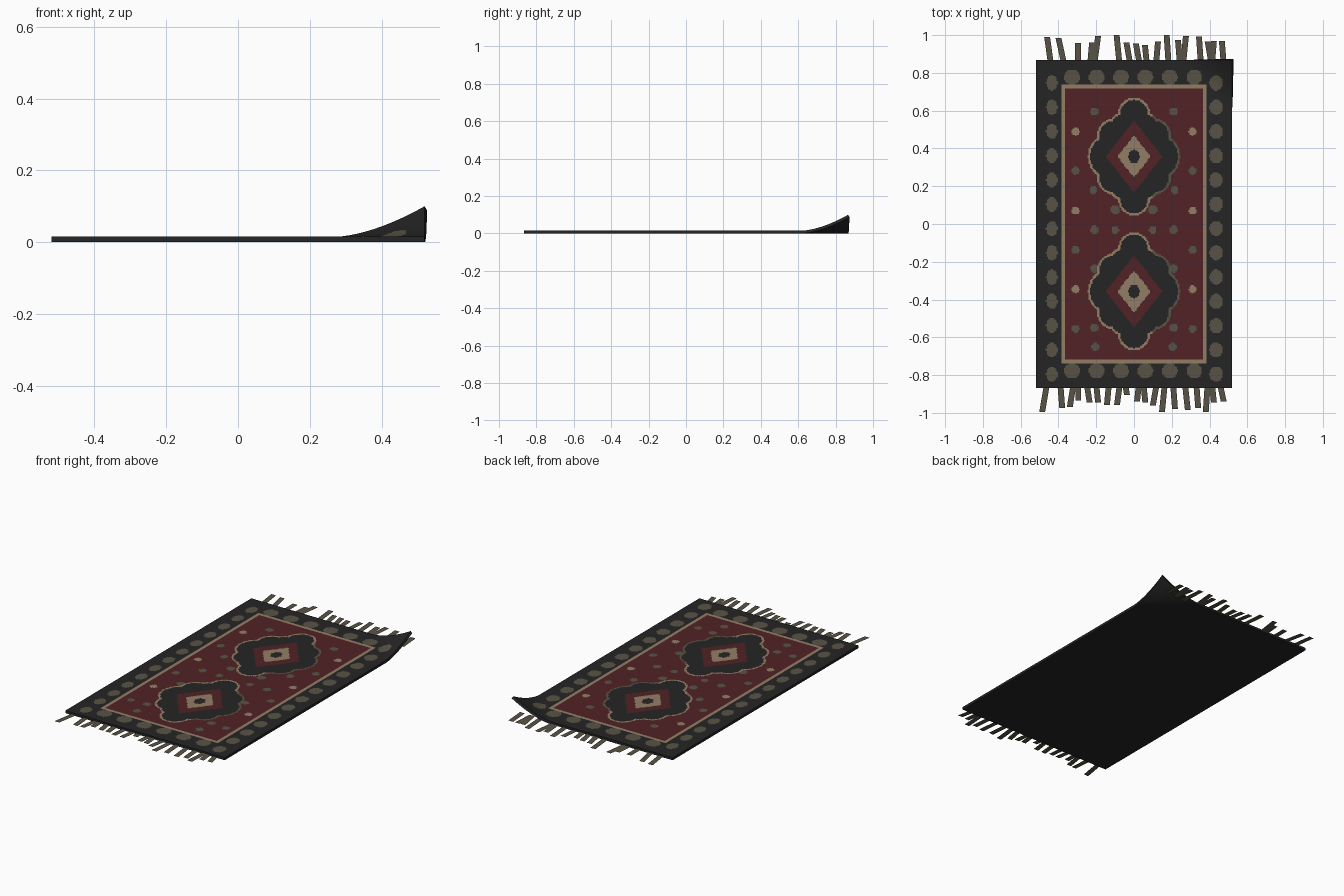
import bpy, random

if "Cube" in bpy.data.objects:
    bpy.data.objects.remove(bpy.data.objects["Cube"])
random.seed(4)

HX, HY, THICK = 0.52, 0.867, 0.015
NX, NY = 160, 268


def material(name, rgb):
    m = bpy.data.materials.new(name)
    m.diffuse_color = (*rgb, 1)
    m.use_nodes = True
    m.node_tree.nodes["Principled BSDF"].inputs["Base Color"].default_value = m.diffuse_color
    return m


red = material("wine red", (0.082, 0.0165, 0.0185))
tan = material("tan", (0.29, 0.21, 0.13))
olive = material("olive wool", (0.099, 0.086, 0.059))
dark = material("charcoal", (0.018, 0.018, 0.018))
RED, TAN, OLIVE, DARK = range(4)


def build(name, verts, faces, mats):
    mesh = bpy.data.meshes.new(name)
    mesh.from_pydata(verts, [], faces)
    for m in mats:
        mesh.materials.append(m)
    ob = bpy.data.objects.new(name, mesh)
    bpy.context.collection.objects.link(ob)
    return ob


# ---- pattern rules -------------------------------------------------------
def ell(x, y, cx, cy, rx, ry):
    return ((x - cx) / rx) ** 2 + ((y - cy) / ry) ** 2 < 1


LOBES = [(0, 0, 0.17, 0.20), (0, 0.215, 0.075, 0.085), (0.16, 0, 0.072, 0.095),
         (0.105, 0.105, 0.08, 0.085), (0.06, 0.15, 0.065, 0.07)]


def lobed(x, y, grow):
    return any(ell(x, y, a, b, rx + grow, ry + grow) for a, b, rx, ry in LOBES)


# small field dots: x, y, radius, colour (mirrored in x)
DOTS = [(0.31, 0.49, 0.021, TAN), (0.31, 0.282, 0.021, OLIVE), (0.31, 0.07, 0.021, TAN),
        (0.31, -0.137, 0.021, OLIVE), (0.31, -0.345, 0.021, TAN), (0.31, -0.555, 0.021, OLIVE),
        (0.21, 0.595, 0.022, OLIVE), (0.215, 0.18, 0.022, OLIVE), (0.21, -0.03, 0.022, OLIVE),
        (0.21, -0.235, 0.022, OLIVE), (0.21, -0.55, 0.022, OLIVE), (0.205, -0.65, 0.022, OLIVE),
        (0.1, 0.075, 0.024, OLIVE), (0.1, -0.03, 0.02, OLIVE)]
# border rosettes
ROSETTES = [(s * 0.435, -0.795 + 0.1285 * i, 0.03 if s < 0 else 0.036, 0.04)
            for s in (-1, 1) for i in range(13)]
ROSETTES += [(-0.328 + 0.1295 * i, s * 0.777, 0.041, 0.04) for i in range(6) for s in (-1, 1)]


def pattern(x, y):
    ax, ay = abs(x), abs(y)
    if ax > 0.385 or ay > 0.735:                      # border
        return OLIVE if any(ell(x, y, *r) for r in ROSETTES) else DARK
    if ax > 0.366 or ay > 0.716:                      # frame line
        return TAN
    u, v = ax, abs(ay - 0.357)                        # two medallions
    if lobed(u, v, 0):
        if ell(u, v, 0, 0, 0.03, 0.036):
            return DARK
        if u / 0.088 + v / 0.112 < 1 or (u < 0.045 and v < 0.058):
            return TAN
        if u / 0.15 + v / 0.19 < 1 or (u < 0.105 and v < 0.05) or (u < 0.05 and v < 0.125):
            return RED
        return DARK
    if lobed(u, v, 0.012):
        return OLIVE if x > 0.1 else TAN
    for cx, cy, r, c in DOTS:
        if ell(ax, y, cx, cy, r, r):
            return c
    return RED


# ---- carpet with one curled corner ---------------------------------------
def height(x, y):
    d = max(0, (x + y - (HX + HY - 0.25)) / 0.25)
    return THICK + 0.085 * d ** 1.65


verts = []
for j in range(NY + 1):
    for i in range(NX + 1):
        x, y = -HX + 2 * HX * i / NX, -HY + 2 * HY * j / NY
        verts.append((x, y, height(x, y)))
W = NX + 1
faces = [(j * W + i, j * W + i + 1, (j + 1) * W + i + 1, (j + 1) * W + i)
         for j in range(NY) for i in range(NX)]
carpet = build("carpet", verts, faces, [red, tan, olive, dark])
for p in carpet.data.polygons:
    p.material_index = pattern(p.center.x, p.center.y)
# charcoal backing and rim (offset clamps to the last slot)
sol = carpet.modifiers.new("backing", 'SOLIDIFY')
sol.thickness = THICK
sol.offset = -1
sol.material_offset = 3
sol.material_offset_rim = 3

# ---- flat fringe strands: (tip x, tip distance, lean) ---------------------
BACK = [(-.46, .99, -.02), (-.40, .985, -.03), (-.296, .957, 0), (-.222, .96, .01),
        (-.19, .995, .02), (-.092, 1.0, -.015), (-.04, .96, -.02), (.01, .955, -.02),
        (.058, .947, -.01), (.127, .967, .01), (.173, 1.0, -.01), (.233, .973, -.01),
        (.275, .995, .015), (.344, .993, -.01), (.39, .965, -.02), (.423, .97, .01),
        (.465, .97, -.01)]
FRONT = [(-.486, .995, -.025), (-.38, .975, .01), (-.34, .97, -.02), (-.295, .935, 0),
         (-.235, .945, .015), (-.19, .945, .01), (-.143, .957, -.01), (-.09, .957, -.015),
         (-.037, .905, .01), (.016, .94, -.01), (.06, .945, .01), (.1, .96, -.02),
         (.148, .995, -.015), (.217, .98, .01), (.285, .985, .015), (.34, .975, .01),
         (.38, .995, -.01), (.423, .945, .01), (.475, .94, .02)]

for name, side, strands in (("back_fringe", 1, BACK), ("front_fringe", -1, FRONT)):
    v, f = [], []
    for tip, dist, lean in strands:
        n, w = len(v), 0.0155
        base, z = tip - lean, 0.005 + random.uniform(0, 0.002)
        quad = [(base - w, HY - 0.02), (base + w, HY - 0.02), (tip + w, dist), (tip - w, dist)]
        v += [(x, side * y, z) for x, y in quad]
        f.append(tuple(range(n, n + 4)) if side > 0 else tuple(range(n + 3, n - 1, -1)))
    build(name, v, f, [olive])
